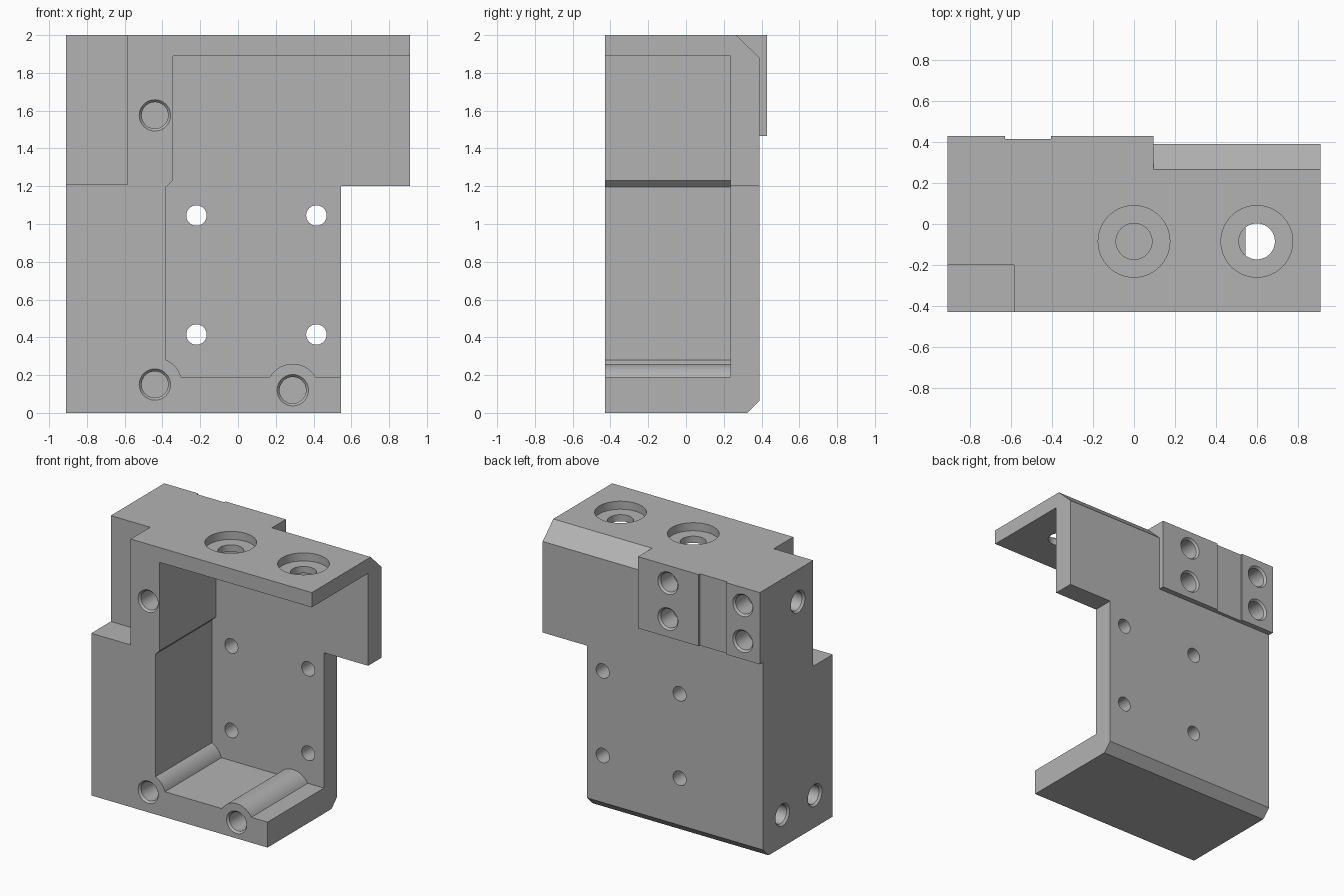
import bpy, bmesh, math
from mathutils import Vector, Matrix

if "Cube" in bpy.data.objects:
    bpy.data.objects.remove(bpy.data.objects["Cube"])

grey = bpy.data.materials.new("machined_grey")
grey.diffuse_color = (0.45, 0.45, 0.45, 1)
grey.use_nodes = True
grey.node_tree.nodes["Principled BSDF"].inputs["Base Color"].default_value = grey.diffuse_color


def finish(bm, name):
    bmesh.ops.recalc_face_normals(bm, faces=bm.faces)
    mesh = bpy.data.meshes.new(name)
    bm.to_mesh(mesh)
    bm.free()
    ob = bpy.data.objects.new(name, mesh)
    bpy.context.collection.objects.link(ob)
    mesh.materials.append(grey)
    return ob


def prism(name, pts, axis, a, b):
    """Extrude a profile: axis 'y' takes (x, z) points, axis 'x' takes (y, z)."""
    bm = bmesh.new()
    place = (lambda p: (p[0], a, p[1])) if axis == 'y' else (lambda p: (a, p[0], p[1]))
    face = bm.faces.new([bm.verts.new(place(p)) for p in pts])
    new = bmesh.ops.extrude_face_region(bm, geom=[face])["geom"]
    step = Vector((0, b - a, 0)) if axis == 'y' else Vector((b - a, 0, 0))
    bmesh.ops.translate(bm, vec=step, verts=[v for v in new if isinstance(v, bmesh.types.BMVert)])
    return finish(bm, name)


def hole(name, at, direction, rings, n=40):
    """Turned cutter: rings are (radius, depth) along the drilling direction."""
    bm = bmesh.new()
    m = Matrix.Translation(at) @ Vector(direction).to_track_quat('Z', 'Y').to_matrix().to_4x4()
    loops = [[bm.verts.new(m @ Vector((r * math.cos(t), r * math.sin(t), d)))
              for t in (2 * math.pi * i / n for i in range(n))] for r, d in rings]
    for p, q in zip(loops, loops[1:]):
        for i in range(n):
            j = (i + 1) % n
            bm.faces.new((p[i], p[j], q[j], q[i]))
    bm.faces.new(loops[0])
    bm.faces.new(loops[-1])
    return finish(bm, name)


def arc(cx, cz, r, a0, a1, n=12):
    return [(cx + r * math.cos(a0 + (a1 - a0) * i / n),
             cz + r * math.sin(a0 + (a1 - a0) * i / n)) for i in range(n + 1)]


# Main bracket block
body = prism("bracket_body", [(-.91, 0), (.545, 0), (.545, 1.2), (.91, 1.2), (.91, 2), (-.91, 2)],
             'y', -.43, .43)
cutters = []

# Rear relief that leaves the raised mounting pad, and the groove in that pad
cutters.append(prism("rear_relief", [(-1.2, -.2), (1.2, -.2), (1.2, 2.2), (.095, 2.2),
                                     (.095, 1.465), (-1.2, 1.465)], 'y', .39, .7))
cutters.append(prism("pad_groove", [(-.63, 1.3), (-.405, 1.3), (-.405, 2.2), (-.63, 2.2)], 'y', .415, .7))

# Rear chamfers, top and bottom
cutters.append(prism("top_chamfer", [(.265, 2), (.39, 1.88), (.494, 1.78), (.494, 2.2), (.0567, 2.2)],
                     'x', .095, 1.2))
cutters.append(prism("bottom_chamfer", [(.225, -.1), (.6, -.1), (.6, .275)], 'x', -1.2, 1.2))

# Step in the upper left front corner
cutters.append(prism("corner_step", [(-1.2, 1.21), (-.585, 1.21), (-.585, 2.2), (-1.2, 2.2)], 'y', -.7, -.2))

# Front cavity with two rounded screw bosses along the floor
r1, r2 = .144, .14
boss_a = arc(-.44, .15, r1, math.acos(.06 / r1), math.asin(.04 / r1))
s = math.asin(.07 / r2)
boss_b = arc(.29, .12, r2, math.pi - s, s, 20)
cutters.append(prism("cavity", [(-.345, 1.89), (-.345, 1.23), (-.38, 1.195)] + boss_a + boss_b
                     + [(1.2, .19), (1.2, 1.89)], 'y', -.7, .235))


# Countersunk screw holes: front, left side and rear pad
def screw(name, at, direction, depth):
    cutters.append(hole(name, at, direction, [(.083, -.1), (.083, 0), (.07, .015), (.07, depth)]))


for x, z in ((-.44, 1.575), (-.44, .15), (.29, .12)):
    screw("front_screw_hole", (x, -.43, z), (0, 1, 0), .45)
for y, z in ((-.02, 1.76), (-.22, .24), (.163, .24)):
    screw("side_screw_hole", (-.91, y, z), (1, 0, 0), .25)
for x in (-.152, -.77):
    for z in (1.6, 1.868):
        screw("pad_screw_hole", (x, .43, z), (0, -1, 0), .16)

# Through holes in the back plate
for x in (-.22, .415):
    for z in (.415, 1.045):
        cutters.append(hole("plate_hole", (x, .1, z), (0, 1, 0), [(.054, 0), (.054, .5)]))

# Counterbored holes in the top flange
for x in (0, .6):
    cutters.append(hole("top_counterbore", (x, -.085, 2), (0, 0, -1),
                        [(.175, -.1), (.175, .06), (.088, .06), (.088, .3)], 56))

# Cut everything
bpy.context.view_layer.objects.active = body
body.select_set(True)
for c in cutters:
    mod = body.modifiers.new(c.name, 'BOOLEAN')
    mod.operation = 'DIFFERENCE'
    mod.solver = 'EXACT'
    mod.object = c
    bpy.ops.object.modifier_apply(modifier=mod.name)
    bpy.data.objects.remove(c)
bpy.ops.object.shade_smooth_by_angle(angle=math.radians(25))
